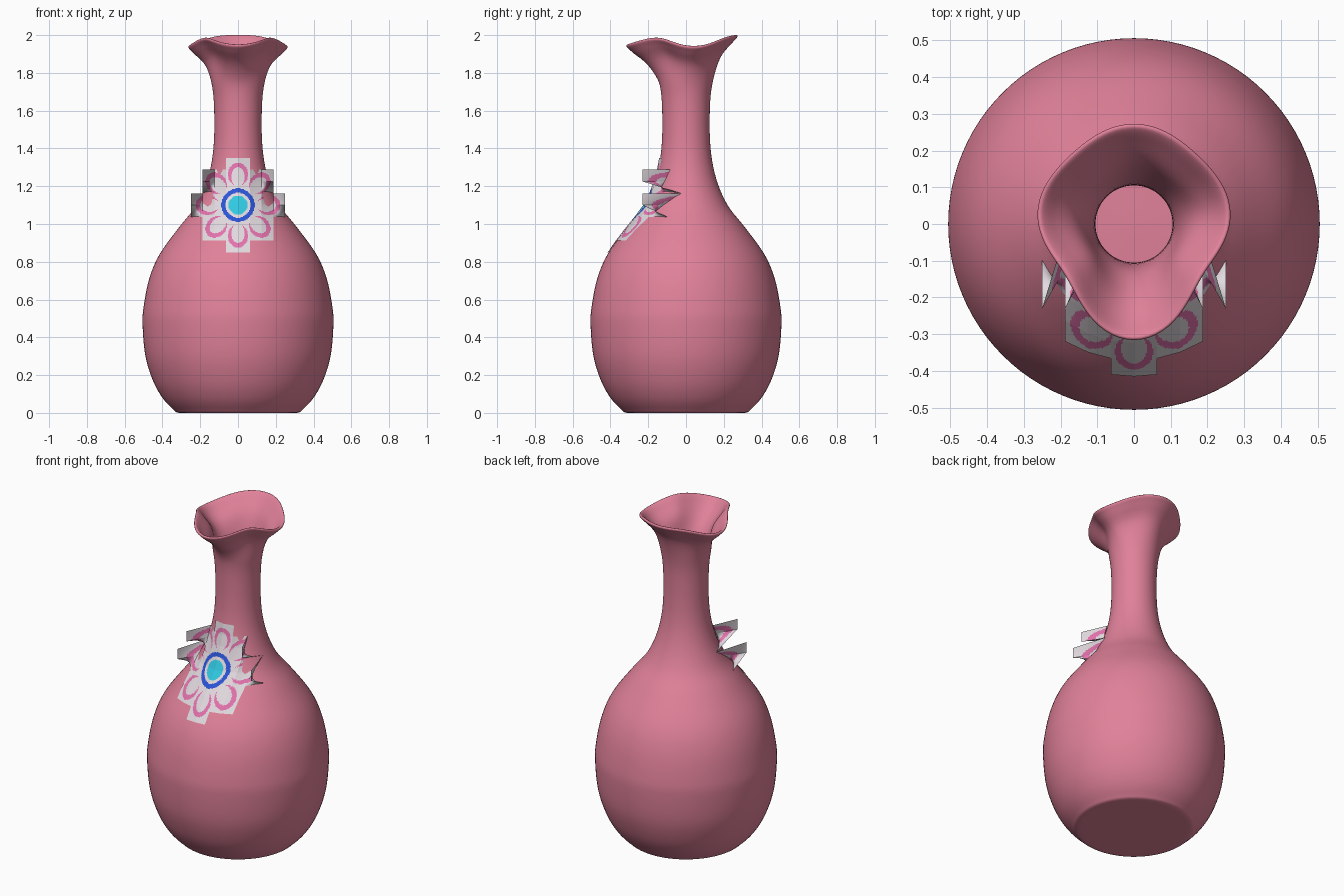
import bpy, bmesh, math
from mathutils import Vector

cube = bpy.data.objects.get("Cube")
if cube:
    bpy.data.objects.remove(cube)


def material(name, rgb):
    m = bpy.data.materials.new(name)
    m.use_nodes = True
    m.diffuse_color = (*rgb, 1)
    bsdf = next(n for n in m.node_tree.nodes if n.type == 'BSDF_PRINCIPLED')
    bsdf.inputs["Base Color"].default_value = (*rgb, 1)
    bsdf.inputs["Roughness"].default_value = 0.6
    return m


def make_object(name, bm, mats):
    mesh = bpy.data.meshes.new(name)
    bm.to_mesh(mesh)
    bm.free()
    obj = bpy.data.objects.new(name, mesh)
    bpy.context.collection.objects.link(obj)
    for m in mats:
        mesh.materials.append(m)
    return obj


def smooth_path(points, steps=5):
    """Catmull-Rom curve through (radius, height) points."""
    p = [Vector(q) for q in points]
    p = [p[0]] + p + [p[-1]]
    out = []
    for a, b, c, d in zip(p, p[1:], p[2:], p[3:]):
        for i in range(steps):
            t = i / steps
            out.append(0.5 * (2 * b + (c - a) * t + (2 * a - 5 * b + 4 * c - d) * t ** 2
                              + (3 * b - a - 3 * c + d) * t ** 3))
    return out + [p[-1]]


def cosines(coeffs, angle):
    return sum(c * math.cos(k * angle) for k, c in enumerate(coeffs, 1))


# Vase profile: outside wall, rolled rim, then inside wall down to the floor
wall = [(0.31, 0), (0.345, 0.02), (0.4, 0.08), (0.45, 0.17), (0.49, 0.3), (0.505, 0.46),
        (0.5, 0.56), (0.47, 0.71), (0.415, 0.84), (0.31, 0.985), (0.22, 1.1),
        (0.16, 1.24), (0.13, 1.4), (0.126, 1.6)]
rim = [(0.139, 1.74), (0.175, 1.86), (0.235, 1.93), (0.262, 1.96), (0.252, 1.97),
       (0.218, 1.935), (0.16, 1.86), (0.122, 1.74)]
inside = [(r - 0.02, z) for r, z in reversed(wall[2:])]
profile = smooth_path([(0, 0), (0.2, 0)] + wall + rim + inside + [(0.3, 0.03), (0, 0.03)])

# Lathe the vase; near the top the rim is pulled into a wavy pouring lip
SEGMENTS = 96
bm = bmesh.new()
rings = []
for r, z in profile:
    t = min(max((z - 1.72) / 0.24, 0), 1)
    w = t * t * (3 - 2 * t)
    ring = []
    for s in range(SEGMENTS):
        a = 2 * math.pi * s / SEGMENTS
        radius = max(r, 0) + w * cosines((0.0055, 0.0168, 0.016, 0.0146), a)
        height = max(z, 0) + w * cosines((-0.009, 0.015, -0.016, -0.01), a)
        ring.append(bm.verts.new((radius * math.sin(a), -radius * math.cos(a), height)))
    rings.append(ring)
for lower, upper in zip(rings, rings[1:]):
    for s in range(SEGMENTS):
        n = (s + 1) % SEGMENTS
        bm.faces.new((lower[s], lower[n], upper[n], upper[s]))
bmesh.ops.remove_doubles(bm, verts=bm.verts, dist=0.0005)
bmesh.ops.recalc_face_normals(bm, faces=bm.faces)
for f in bm.faces:
    f.smooth = True
make_object("vase", bm, [material("rose glaze", (0.75, 0.22, 0.32))])

# Flower plate: a stepped sheet pressed backwards onto the vase on a coarse grid;
# corners that miss the neck stay forward on the starting plane
CELL, CENTRE_Z, PLANE_Y, GAP = 0.0625, 1.1, -0.23, 0.006
outer_curve = smooth_path(wall)


def wall_radius(z):
    for p, q in zip(outer_curve, outer_curve[1:]):
        if p.y <= z <= q.y:
            return p.x + (q.x - p.x) * (z - p.y) / (q.y - p.y)
    return 0


def pressed_y(i, k):
    x, r = i * CELL, wall_radius(CENTRE_Z + k * CELL)
    return -math.sqrt(r * r - x * x) - GAP if r > abs(x) else PLANE_Y


depth = {(i, k): pressed_y(i, k) for i in range(-4, 5) for k in range(-4, 5)}


def sheet_point(u, v):
    i, k = min(math.floor(u), 3), min(math.floor(v), 3)
    s, t = u - i, v - k
    y = ((depth[i, k] * (1 - s) + depth[i + 1, k] * s) * (1 - t)
         + (depth[i, k + 1] * (1 - s) + depth[i + 1, k + 1] * s) * t)
    return u * CELL, y, CENTRE_Z + v * CELL


def petal_colour(x, z):
    """0 white, 1 pink, 2 blue, 3 cyan."""
    d = math.hypot(x, z)
    if d < 0.05:
        return 3
    if d < 0.066:
        return 0
    if d < 0.088:
        return 2
    # Fold all eight petals onto one
    step = math.pi / 4
    a = math.atan2(z, x)
    a -= round(a / step) * step
    along, across = d * math.cos(a), d * math.sin(a)
    outer = math.hypot((along - 0.163) / 0.062, across / 0.052)
    inner = math.hypot((along - 0.148) / 0.053, across / 0.035)
    return 1 if outer < 1 < inner else 0


FINE = 14
span = range(-4 * FINE, 4 * FINE + 1)
bm = bmesh.new()
grid = {(i, k): bm.verts.new(sheet_point(i / FINE, k / FINE)) for i in span for k in span}
for i in span[:-1]:
    for k in span[:-1]:
        u, v = (i + 0.5) / FINE, (k + 0.5) / FINE
        small, large = sorted((abs(u), abs(v)))
        if large < 3 or small < 1:
            f = bm.faces.new((grid[i, k], grid[i + 1, k], grid[i + 1, k + 1], grid[i, k + 1]))
            f.material_index = petal_colour(u * CELL, v * CELL)
bmesh.ops.delete(bm, geom=[v for v in bm.verts if not v.link_faces], context='VERTS')
make_object("flower_plate", bm, [
    material("petal white", (0.76, 0.7, 0.74)),
    material("petal pink", (0.78, 0.17, 0.42)),
    material("ring blue", (0.025, 0.09, 0.68)),
    material("centre cyan", (0.03, 0.58, 0.76)),
])
